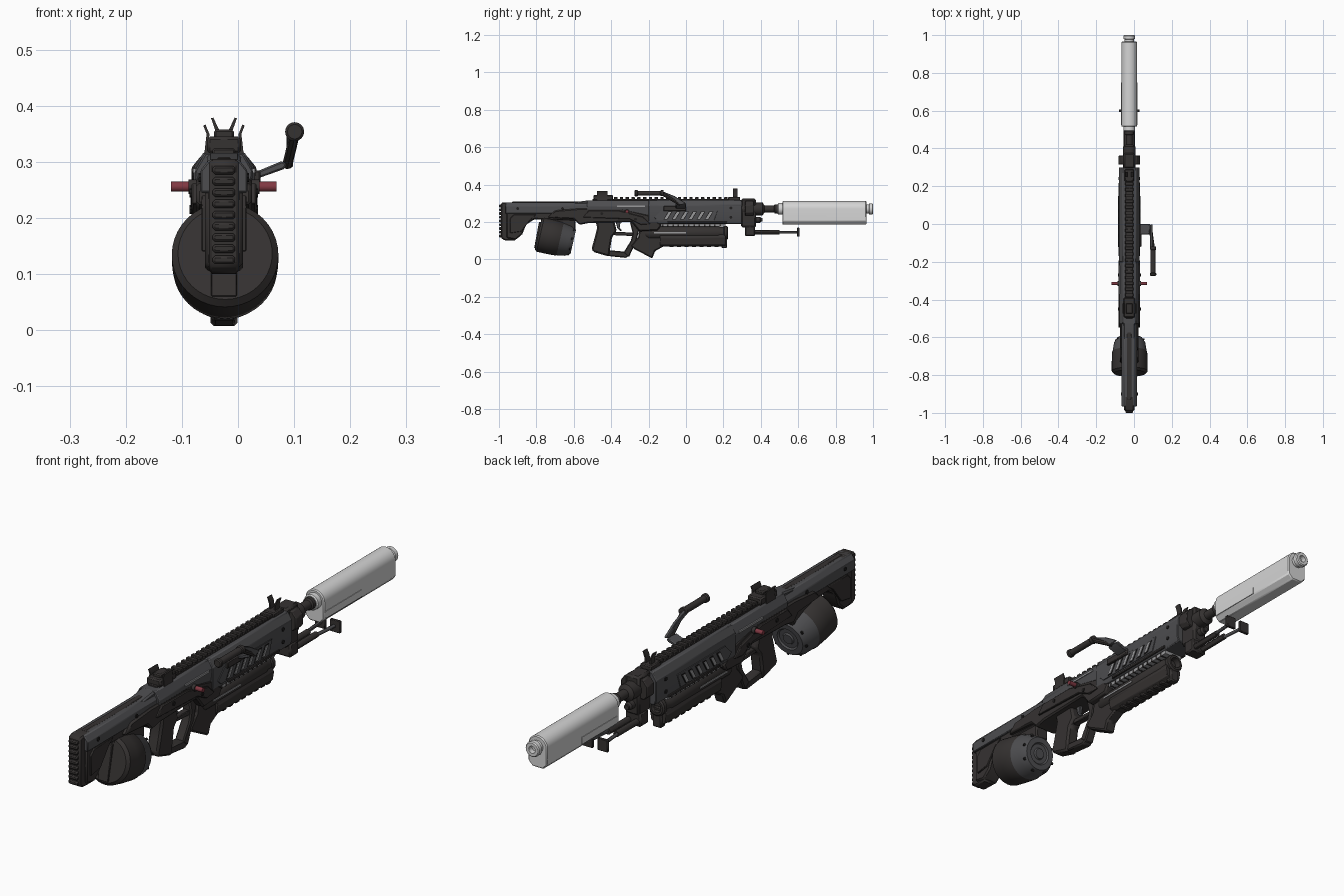
import bpy, bmesh, math
from mathutils import Vector

CX = -0.025  # centre plane of the weapon


def mat(name, r, g, b):
    m = bpy.data.materials.new(name)
    m.diffuse_color = (r, g, b, 1)
    return m


DARK = mat("dark polymer", 0.036, 0.032, 0.031)
GREY = mat("grey metal", 0.075, 0.075, 0.08)
BLACK = mat("black recess", 0.014, 0.013, 0.013)
LIGHT = mat("suppressor light grey", 0.66, 0.66, 0.66)
SILVER = mat("bare silver", 0.32, 0.32, 0.33)
RED = mat("red latch", 0.22, 0.04, 0.055)


def finish(name, bm, m, bevel=0.0):
    bmesh.ops.recalc_face_normals(bm, faces=bm.faces)
    me = bpy.data.meshes.new(name)
    bm.to_mesh(me)
    bm.free()
    ob = bpy.data.objects.new(name, me)
    bpy.context.collection.objects.link(ob)
    me.materials.append(m)
    if bevel:
        b = ob.modifiers.new("bevel", "BEVEL")
        b.width, b.segments, b.limit_method = bevel, 1, "ANGLE"
    bpy.context.view_layer.objects.active = ob
    ob.select_set(True)
    bpy.ops.object.shade_smooth_by_angle(angle=math.radians(30))
    ob.select_set(False)
    return ob


def extrude(name, pts, off, m, bevel):
    bm = bmesh.new()
    f = bm.faces.new([bm.verts.new(p) for p in pts])
    r = bmesh.ops.extrude_face_region(bm, geom=[f])
    bmesh.ops.translate(bm, vec=off, verts=[v for v in r["geom"] if isinstance(v, bmesh.types.BMVert)])
    return finish(name, bm, m, bevel)


def side(name, pts, hw, m, bevel=0.006, x=CX):
    """(y, z) outline given thickness across x"""
    return extrude(name, [(x - hw, y, z) for y, z in pts], (2 * hw, 0, 0), m, bevel)


def section(name, pts, y0, y1, m, bevel=0.003):
    """(x offset, z) cross-section swept along y"""
    return extrude(name, [(CX + x, y0, z) for x, z in pts], (0, y1 - y0, 0), m, bevel)


def box(name, y0, y1, z0, z1, hw, m, bevel=0.003, x=CX):
    return side(name, [(y0, z0), (y1, z0), (y1, z1), (y0, z1)], hw, m, bevel, x)


def lathe(name, a, b, prof, m, n=32):
    """(distance, radius) profile turned round the line a-b"""
    a, b = Vector(a), Vector(b)
    q = Vector((0, 0, 1)).rotation_difference(b - a)
    bm = bmesh.new()
    rings = [[bm.verts.new(a + q @ Vector((r * math.cos(k * math.tau / n), r * math.sin(k * math.tau / n), t)))
              for k in range(n)] for t, r in prof]
    for r0, r1 in zip(rings, rings[1:]):
        for k in range(n):
            bm.faces.new((r0[k], r0[(k + 1) % n], r1[(k + 1) % n], r1[k]))
    bm.faces.new(rings[0])
    bm.faces.new(rings[-1])
    return finish(name, bm, m)


def rod(name, a, b, r, m, n=16):
    return lathe(name, a, b, [(0, r), ((Vector(b) - Vector(a)).length, r)], m, n)


# Stock: narrow butt pad with ridges, dark lower, grey upper shell
side("butt_pad", [(-0.99, 0.30), (-0.99, 0.115), (-0.97, 0.102), (-0.91, 0.10), (-0.91, 0.305), (-0.98, 0.305)], 0.027, DARK)
for i in range(9):
    z = 0.118 + i * 0.02
    box("butt_ridge", -1.0, -0.985, z, z + 0.015, 0.02, DARK, 0.004)
side("stock_lower", [(-0.96, 0.27), (-0.96, 0.115), (-0.91, 0.105), (-0.875, 0.135), (-0.855, 0.185), (-0.81, 0.215),
                     (-0.56, 0.205), (-0.50, 0.20), (-0.50, 0.28)], 0.034, DARK)
section("stock_shell", [(-0.042, 0.245), (0.042, 0.245), (0.042, 0.285), (0.026, 0.305), (-0.026, 0.305), (-0.042, 0.285)],
        -0.965, -0.50, GREY)
box("stock_spine", -0.93, -0.56, 0.304, 0.309, 0.012, DARK)

# Receiver with chamfered top
section("receiver", [(-0.046, 0.19), (0.046, 0.19), (0.054, 0.21), (0.054, 0.29), (0.036, 0.318), (-0.036, 0.318),
                     (-0.054, 0.29), (-0.054, 0.21)], -0.20, 0.30, GREY)
section("rear_receiver", [(-0.046, 0.235), (0.046, 0.235), (0.052, 0.285), (0.034, 0.316), (-0.034, 0.316), (-0.052, 0.285)],
        -0.53, -0.19, GREY)
side("receiver_ramp", [(-0.62, 0.303), (-0.52, 0.316), (-0.46, 0.316), (-0.46, 0.28), (-0.62, 0.28)], 0.03, GREY)

# Lower frame above trigger, and cheek rails
side("lower_frame", [(-0.74, 0.225), (-0.70, 0.262), (-0.58, 0.272), (-0.34, 0.272), (-0.20, 0.238), (-0.13, 0.185),
                     (-0.15, 0.155), (-0.25, 0.15), (-0.29, 0.20), (-0.52, 0.195), (-0.57, 0.185), (-0.60, 0.215)], 0.05, DARK)
for s in (-1, 1):
    x = CX + s * 0.052
    side("frame_panel", [(-0.55, 0.225), (-0.52, 0.262), (-0.36, 0.262), (-0.23, 0.228), (-0.19, 0.19), (-0.24, 0.185),
                         (-0.30, 0.215)], 0.006, DARK, 0.003, x)
    side("stock_panel", [(-0.94, 0.22), (-0.92, 0.24), (-0.80, 0.24), (-0.83, 0.215), (-0.88, 0.15), (-0.94, 0.14)],
         0.004, DARK, 0.002, CX + s * 0.036)
    box("side_strip", -0.37, -0.22, 0.280, 0.288, 0.003, SILVER, 0, CX + s * 0.052)
    box("receiver_lower_rail", -0.10, 0.22, 0.192, 0.203, 0.004, DARK, 0.002, CX + s * 0.052)
    # panel outline and slanted vents
    side("vent_panel", [(-0.17, 0.225), (-0.13, 0.265), (0.17, 0.265), (0.15, 0.207), (-0.15, 0.207)], 0.002, GREY, 0.001, CX + s * 0.055)
    for i in range(6):
        y = -0.115 + i * 0.044
        side("vent_rim", [(y - 0.006, 0.213), (y + 0.016, 0.213), (y + 0.043, 0.257), (y + 0.019, 0.257)], 0.002, BLACK, 0, CX + s * 0.0565)
        side("vent", [(y, 0.217), (y + 0.014, 0.217), (y + 0.036, 0.253), (y + 0.022, 0.253)], 0.002, SILVER, 0, CX + s * 0.058)
    # screws
    for y, z, h in ((-0.90, 0.272, 0.042), (-0.66, 0.272, 0.042), (-0.45, 0.245, 0.058), (-0.27, 0.215, 0.058),
                    (0.24, 0.275, 0.054), (0.24, 0.225, 0.054)):
        rod("screw", (CX + s * (h - 0.004), y, z), (CX + s * (h + 0.003), y, z), 0.008, BLACK, 8)
    # red latch
    rod("latch_collar", (CX + s * 0.05, -0.315, 0.256), (CX + s * 0.063, -0.315, 0.256), 0.013, DARK)
    rod("red_latch", (CX + s * 0.06, -0.315, 0.256), (CX + s * 0.094, -0.315, 0.256), 0.009, RED)

# Top rail
box("rail_base", -0.50, 0.28, 0.312, 0.324, 0.02, DARK)
for i in range(21):
    y = -0.385 + i * 0.031
    box("rail_tooth", y, y + 0.018, 0.322, 0.334, 0.022, DARK, 0.002)

# Rear sight with flared ears, front sight with horns
box("rear_sight_base", -0.495, -0.39, 0.315, 0.345, 0.03, DARK, 0.005)
box("rear_sight_top", -0.475, -0.42, 0.34, 0.358, 0.018, DARK, 0.004)
box("front_sight_base", 0.225, 0.29, 0.315, 0.335, 0.025, DARK, 0.004)
for s in (-1, 1):
    section("rear_sight_ear", [(s * 0.028, 0.315), (s * 0.035, 0.315), (s * 0.031, 0.35), (s * 0.037, 0.365), (s * 0.033, 0.367),
                               (s * 0.026, 0.35)], -0.475, -0.42, DARK, 0)
    section("front_sight_horn", [(s * 0.008, 0.33), (s * 0.014, 0.33), (s * 0.015, 0.355), (s * 0.023, 0.378), (s * 0.019, 0.379),
                                 (s * 0.009, 0.358)], 0.25, 0.275, DARK, 0)

# Folded carry handle on the right
box("handle_mount", -0.12, 0.0, 0.258, 0.285, 0.006, DARK, 0.003, 0.034)
section("handle_bracket", [(0.058, 0.27), (0.058, 0.283), (0.104, 0.302), (0.113, 0.295), (0.106, 0.287)], -0.055, 0.0, GREY)
side("handle_arm", [(-0.03, 0.29), (0.0, 0.30), (-0.06, 0.338), (-0.12, 0.362), (-0.14, 0.35), (-0.08, 0.325)], 0.006, GREY, 0.002, 0.092)
rod("handle_link", (0.088, -0.03, 0.295), (0.102, -0.13, 0.353), 0.009, DARK, 8)
lathe("handle_grip", (0.101, -0.275, 0.354), (0.101, -0.12, 0.354),
      [(0, 0.013), (0.004, 0.017), (0.014, 0.017), (0.018, 0.013), (0.137, 0.013), (0.141, 0.016), (0.155, 0.016)], DARK, 16)

# Drum magazine, tilted, with paler forward cap
A, B = Vector((CX + 0.002, -0.79, 0.137)), Vector((CX + 0.002, -0.605, 0.095))
drum = lathe("drum_magazine", A, B, [(0, 0.084), (0.012, 0.095), (0.06, 0.095), (0.115, 0.093), (0.12, 0.090), (0.165, 0.083),
                                     (0.192, 0.066), (0.192, 0.045), (0.186, 0.04), (0.186, 0.024), (0.192, 0.02)], DARK, 40)
drum.data.materials.append(GREY)
ax = (B - A).normalized()
for f in drum.data.polygons:
    f.material_index = int((f.center - A).dot(ax) > 0.118)
for k in range(8):
    a = k * math.tau / 8 + 0.2
    c = A + ax * 0.178 + Vector((math.cos(a) * 0.074, math.sin(a) * 0.016, math.sin(a) * 0.072))
    rod("drum_rivet", c, c + ax * 0.006, 0.006, BLACK, 8)
side("magazine_tower", [(-0.775, 0.20), (-0.775, 0.24), (-0.59, 0.24), (-0.59, 0.16), (-0.64, 0.15)], 0.03, DARK)
side("drum_clip", [(-0.80, 0.06), (-0.812, 0.06), (-0.786, 0.20), (-0.77, 0.20)], 0.023, DARK, 0.002)

# Pistol grip with closed hand loop, trigger and guard
side("pistol_grip", [(-0.485, 0.21), (-0.475, 0.17), (-0.49, 0.11), (-0.505, 0.055), (-0.495, 0.04), (-0.41, 0.015),
                     (-0.405, 0.06), (-0.395, 0.12), (-0.37, 0.15), (-0.385, 0.21)], 0.026, DARK, 0.008)
side("loop_base", [(-0.43, 0.02), (-0.32, 0.008), (-0.305, 0.02), (-0.33, 0.042), (-0.42, 0.05)], 0.02, DARK, 0.005)
side("loop_front", [(-0.335, 0.035), (-0.305, 0.012), (-0.265, 0.10), (-0.25, 0.16), (-0.275, 0.21), (-0.30, 0.20),
                    (-0.285, 0.14), (-0.295, 0.10)], 0.02, DARK, 0.005)
side("trigger_guard", [(-0.39, 0.13), (-0.28, 0.125), (-0.27, 0.143), (-0.38, 0.148)], 0.014, DARK, 0.003)
side("trigger", [(-0.375, 0.20), (-0.35, 0.20), (-0.355, 0.17), (-0.34, 0.155), (-0.352, 0.152), (-0.368, 0.168)], 0.007, GREY, 0.002)

# Hand stop and under-barrel unit
side("hand_stop", [(-0.25, 0.165), (-0.255, 0.12), (-0.297, 0.072), (-0.275, 0.055), (-0.18, 0.005), (-0.165, 0.045),
                   (-0.11, 0.075), (-0.10, 0.16)], 0.024, DARK)
box("cooling_strip", -0.20, 0.21, 0.176, 0.191, 0.04, SILVER, 0)
for i in range(14):
    box("cooling_gap", -0.185 + i * 0.028, -0.177 + i * 0.028, 0.175, 0.188, 0.041, DARK, 0)
lathe("under_tube", (CX, -0.22, 0.142), (CX, 0.225, 0.142), [(0, 0.026), (0.02, 0.036), (0.39, 0.036), (0.40, 0.032),
      (0.42, 0.032), (0.425, 0.036), (0.44, 0.036), (0.445, 0.03), (0.445, 0.022), (0.42, 0.021)], DARK, 20)
section("under_handguard", [(-0.03, 0.135), (0.03, 0.135), (0.038, 0.115), (0.032, 0.08), (0.016, 0.07), (-0.016, 0.07),
                            (-0.032, 0.08), (-0.038, 0.115)], -0.14, 0.21, DARK)
for i in range(7):
    box("handguard_rib", -0.09 + i * 0.04, -0.065 + i * 0.04, 0.066, 0.085, 0.024, DARK, 0.004)
box("handguard_nose", 0.19, 0.22, 0.06, 0.125, 0.02, DARK, 0.005)
for s in (-1, 1):
    box("tube_strip", -0.17, 0.0, 0.139, 0.146, 0.003, SILVER, 0, CX + s * 0.035)

# Gas block, barrel
box("front_block", 0.295, 0.375, 0.17, 0.325, 0.03, DARK, 0.008)
section("front_collar", [(-0.058, 0.25), (-0.045, 0.235), (0.045, 0.235), (0.058, 0.25), (0.058, 0.29), (0.04, 0.312),
                         (-0.04, 0.312), (-0.058, 0.29)], 0.315, 0.362, DARK)
lathe("barrel", (CX, 0.28, 0.27), (CX, 0.52, 0.27), [(0, 0.034), (0.13, 0.034), (0.14, 0.018), (0.19, 0.018), (0.195, 0.024),
      (0.22, 0.024), (0.24, 0.02)], DARK, 20)
lathe("gas_tube", (CX, 0.36, 0.212), (CX, 0.41, 0.212), [(0, 0.016), (0.035, 0.016), (0.042, 0.01), (0.05, 0.01)], DARK, 16)

# Folded bipod
box("bipod_hinge", 0.315, 0.37, 0.125, 0.18, 0.034, DARK, 0.006)
for s in (-1, 1):
    rod("bipod_leg", (CX + s * 0.018, 0.33, 0.145), (CX + s * 0.018, 0.50, 0.146), 0.012, DARK, 12)
    rod("bipod_shin", (CX + s * 0.02, 0.48, 0.146), (CX + s * 0.03, 0.60, 0.146), 0.007, GREY, 12)
    box("bipod_foot", 0.594, 0.606, 0.122, 0.17, 0.022, DARK, 0.002, CX + s * 0.033)

# Suppressor: round top, flat sides, chamfered base
arc = [(0.042 * math.cos(k * math.pi / 16), 0.27 + 0.042 * math.sin(k * math.pi / 16)) for k in range(17)]
section("suppressor_body", arc + [(-0.042, 0.205), (-0.024, 0.186), (0.024, 0.186), (0.042, 0.205)], 0.515, 0.965, LIGHT, 0.004)
lathe("suppressor_collar", (CX, 0.49, 0.27), (CX, 0.52, 0.27), [(0, 0.026), (0.004, 0.031), (0.03, 0.031)], LIGHT)
lathe("suppressor_tip", (CX, 0.96, 0.27), (CX, 1.0, 0.27), [(0, 0.024), (0.018, 0.024), (0.02, 0.03), (0.036, 0.03),
      (0.04, 0.026), (0.04, 0.014), (0.02, 0.013)], LIGHT)
for s in (-1, 1):
    box("suppressor_plate", 0.525, 0.75, 0.207, 0.235, 0.002, LIGHT, 0, CX + s * 0.042)
